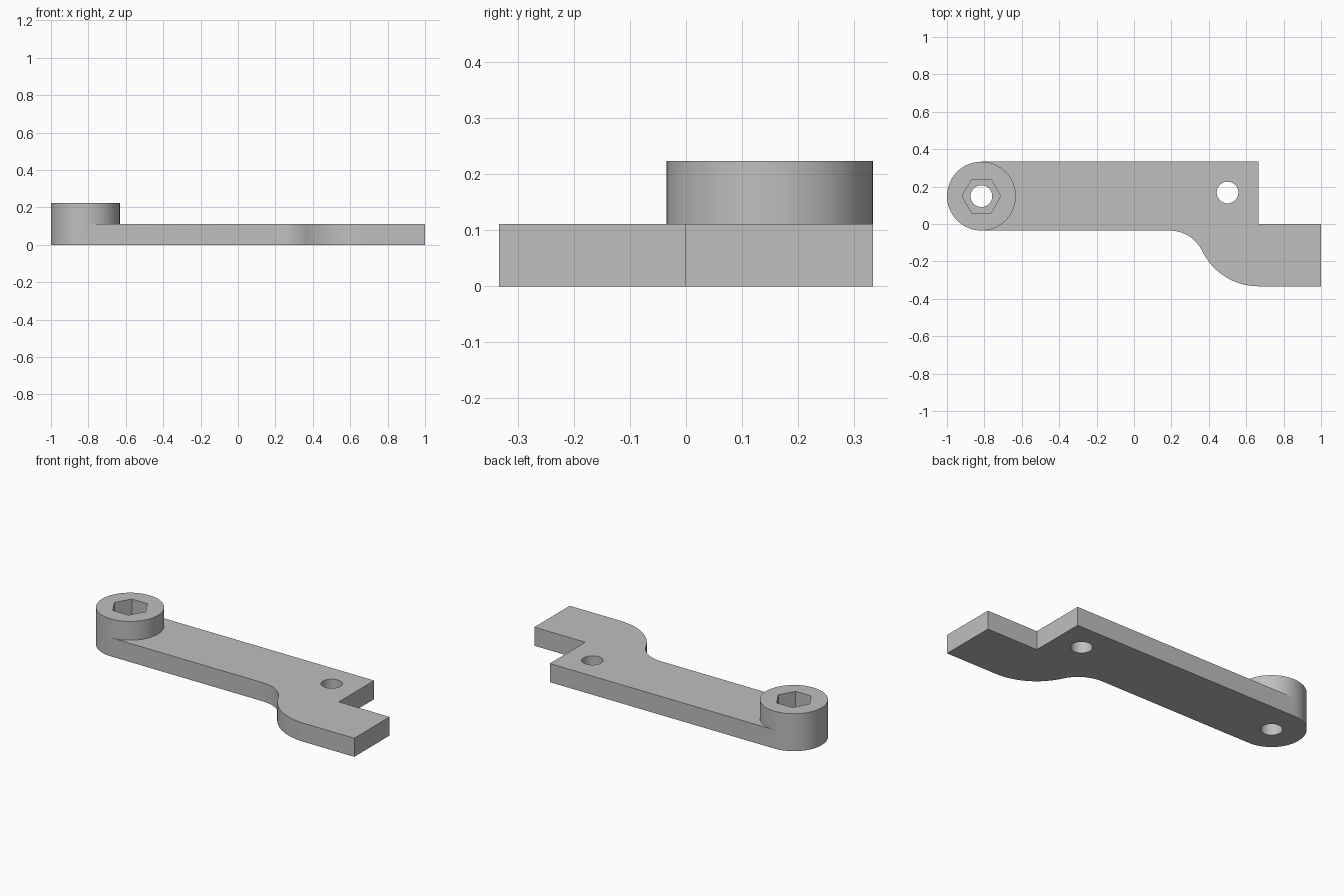
import bpy
import bmesh
from math import radians, cos, sin, pi, atan2, hypot, degrees

if "Cube" in bpy.data.objects:
    bpy.data.objects.remove(bpy.data.objects["Cube"], do_unlink=True)

THICK, TOP = 0.111, 0.223          # plate thickness, boss height
BACK, FRONT = 0.333, -0.333        # plate depth limits
BOSS = (-0.816, 0.149)             # boss centre
BOSS_R = BACK - BOSS[1]
BOLT_HOLE = (0.5, 0.168)
HOLE_R = 0.058
STEP_X = 0.665

grey = bpy.data.materials.new("plain grey")
grey.use_nodes = True
colour = (0.52, 0.52, 0.52, 1)
grey.diffuse_color = colour
grey.node_tree.nodes["Principled BSDF"].inputs["Base Color"].default_value = colour


def arc(centre, radius, start, end, steps):
    """Points along an arc, angles in degrees."""
    angles = [radians(start + (end - start) * i / steps) for i in range(steps + 1)]
    return [(centre[0] + radius * cos(a), centre[1] + radius * sin(a)) for a in angles]


def prism(name, outline, low, high):
    """Extrude a counter-clockwise outline between two heights."""
    bm = bmesh.new()
    face = bm.faces.new([bm.verts.new((x, y, low)) for x, y in outline])
    moved = bmesh.ops.extrude_face_region(bm, geom=[face])["geom"]
    bmesh.ops.translate(bm, vec=(0, 0, high - low),
                        verts=[v for v in moved if isinstance(v, bmesh.types.BMVert)])
    bmesh.ops.recalc_face_normals(bm, faces=bm.faces)
    mesh = bpy.data.meshes.new(name)
    bm.to_mesh(mesh)
    bm.free()
    obj = bpy.data.objects.new(name, mesh)
    mesh.materials.append(grey)
    bpy.context.collection.objects.link(obj)
    return obj


def combine(target, tool, operation):
    """Apply a boolean and discard the tool."""
    tool.hide_render = True
    mod = target.modifiers.new(operation.lower(), "BOOLEAN")
    mod.operation, mod.solver, mod.object = operation, "EXACT", tool
    bpy.context.view_layer.objects.active = target
    bpy.ops.object.modifier_apply(modifier=mod.name)
    bpy.data.objects.remove(tool, do_unlink=True)


# Two tangent arcs form the S-shaped front edge
big_c, big_r = (STEP_X, 0.0), -FRONT
small_x, edge_y = 0.19, BOSS[1] - BOSS_R
dx, dy = STEP_X - small_x, -edge_y
small_r = (dx * dx + dy * dy - big_r * big_r) / (2 * (big_r - dy))
small_c = (small_x, edge_y - small_r)
lean = degrees(atan2(big_c[1] - small_c[1], dx))

# Plate: round end, S-shaped front edge, stepped tongue
outline = arc(BOSS, BOSS_R, 90, 270, 32)
outline += arc(small_c, small_r, 90, lean, 16)
outline += arc(big_c, big_r, 180 + lean, 270, 16)[1:]
outline += [(1, FRONT), (1, 0), (STEP_X, 0), (STEP_X, BACK)]
arm = prism("lever_arm", outline, 0, THICK)

# Raised boss on the round end
boss = prism("boss", arc(BOSS, BOSS_R, 90, 450, 64)[:-1], THICK, TOP)
combine(arm, boss, "UNION")

# Hexagonal nut pocket and the two through holes
pocket = prism("nut_pocket_cutter", arc(BOSS, 0.103, 0, 360, 6)[:-1], THICK, TOP + 0.1)
combine(arm, pocket, "DIFFERENCE")
for centre in (BOSS, BOLT_HOLE):
    hole = prism("hole_cutter", arc(centre, HOLE_R, 0, 360, 40)[:-1], -0.1, TOP + 0.1)
    combine(arm, hole, "DIFFERENCE")

bpy.ops.object.select_all(action="DESELECT")
arm.select_set(True)
bpy.context.view_layer.objects.active = arm
bpy.ops.object.shade_smooth_by_angle(angle=radians(30))
